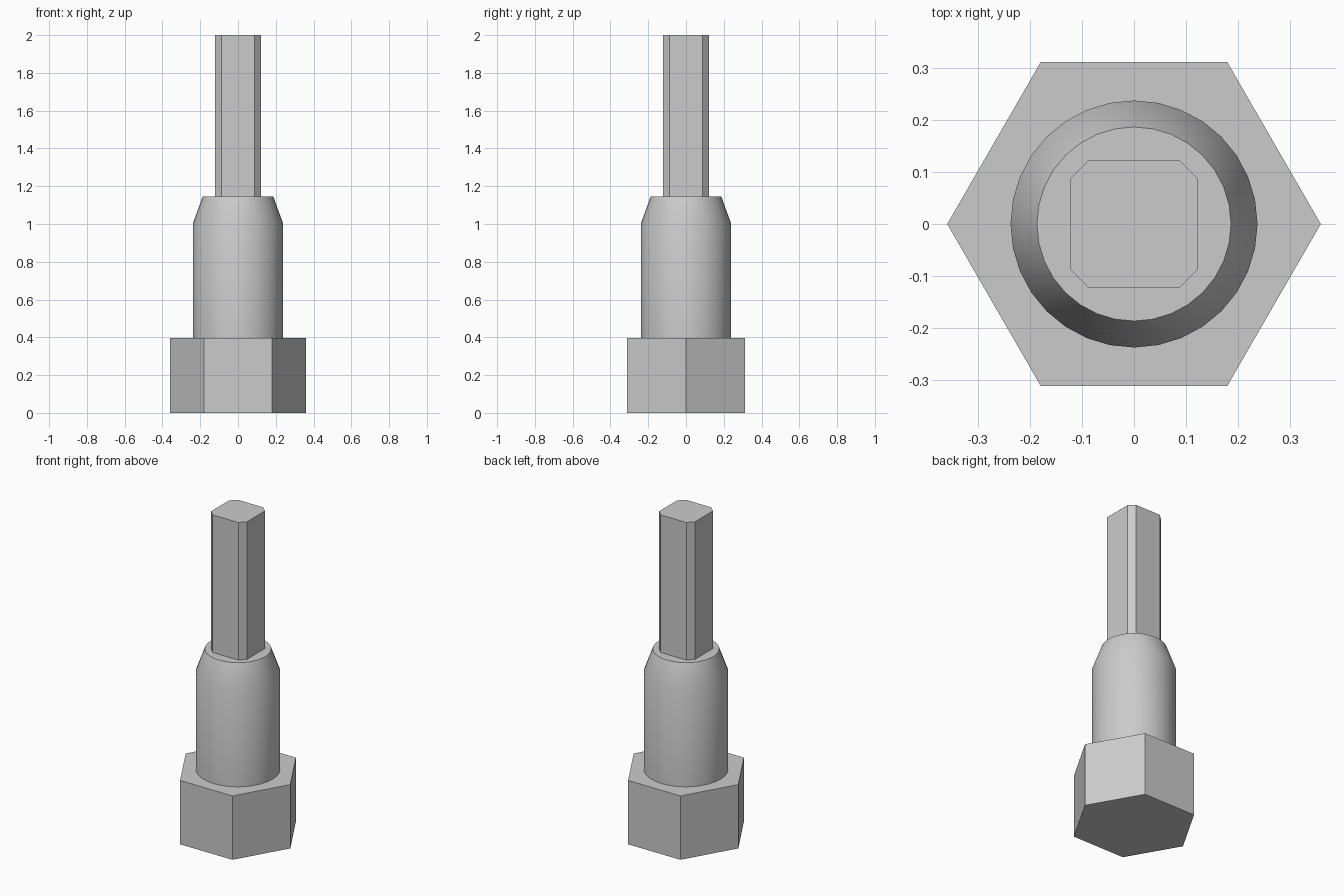
import bpy
import bmesh
from math import cos, sin, pi, radians

cube = bpy.data.objects.get("Cube")
if cube:
    bpy.data.objects.remove(cube, do_unlink=True)

# Single plain grey material
steel = bpy.data.materials.new("grey_steel")
steel.use_nodes = True
grey = (0.6, 0.6, 0.6, 1)
steel.diffuse_color = grey
steel.node_tree.nodes["Principled BSDF"].inputs["Base Color"].default_value = grey


def ring(radius, sides):
    return [(radius * cos(2 * pi * i / sides), radius * sin(2 * pi * i / sides))
            for i in range(sides)]


def loft(name, sections):
    """Closed solid through (outline, height) sections."""
    bm = bmesh.new()
    loops = [[bm.verts.new((x, y, z)) for x, y in outline] for outline, z in sections]
    for low, high in zip(loops, loops[1:]):
        n = len(low)
        for i in range(n):
            j = (i + 1) % n
            bm.faces.new((low[i], low[j], high[j], high[i]))
    bm.faces.new(loops[0][::-1])
    bm.faces.new(loops[-1])
    mesh = bpy.data.meshes.new(name)
    bm.to_mesh(mesh)
    bm.free()
    mesh.materials.append(steel)
    obj = bpy.data.objects.new(name, mesh)
    bpy.context.collection.objects.link(obj)
    return obj


# Hexagonal head
hexagon = ring(0.36, 6)
loft("hex_head", [(hexagon, 0), (hexagon, 0.397)])

# Round body with a tapered shoulder
body = loft("round_body", [(ring(0.238, 32), 0.397), (ring(0.238, 32), 1.005),
                           (ring(0.187, 32), 1.145)])
bpy.ops.object.select_all(action='DESELECT')
body.select_set(True)
bpy.context.view_layer.objects.active = body
bpy.ops.object.shade_smooth_by_angle(angle=radians(30))

# Square shank with chamfered corners
side, flat = 0.123, 0.088
square = []
for c, s in ((1, 0), (0, 1), (-1, 0), (0, -1)):
    for x, y in ((side, -flat), (side, flat)):
        square.append((x * c - y * s, x * s + y * c))
loft("square_shank", [(square, 1.145), (square, 2)])
